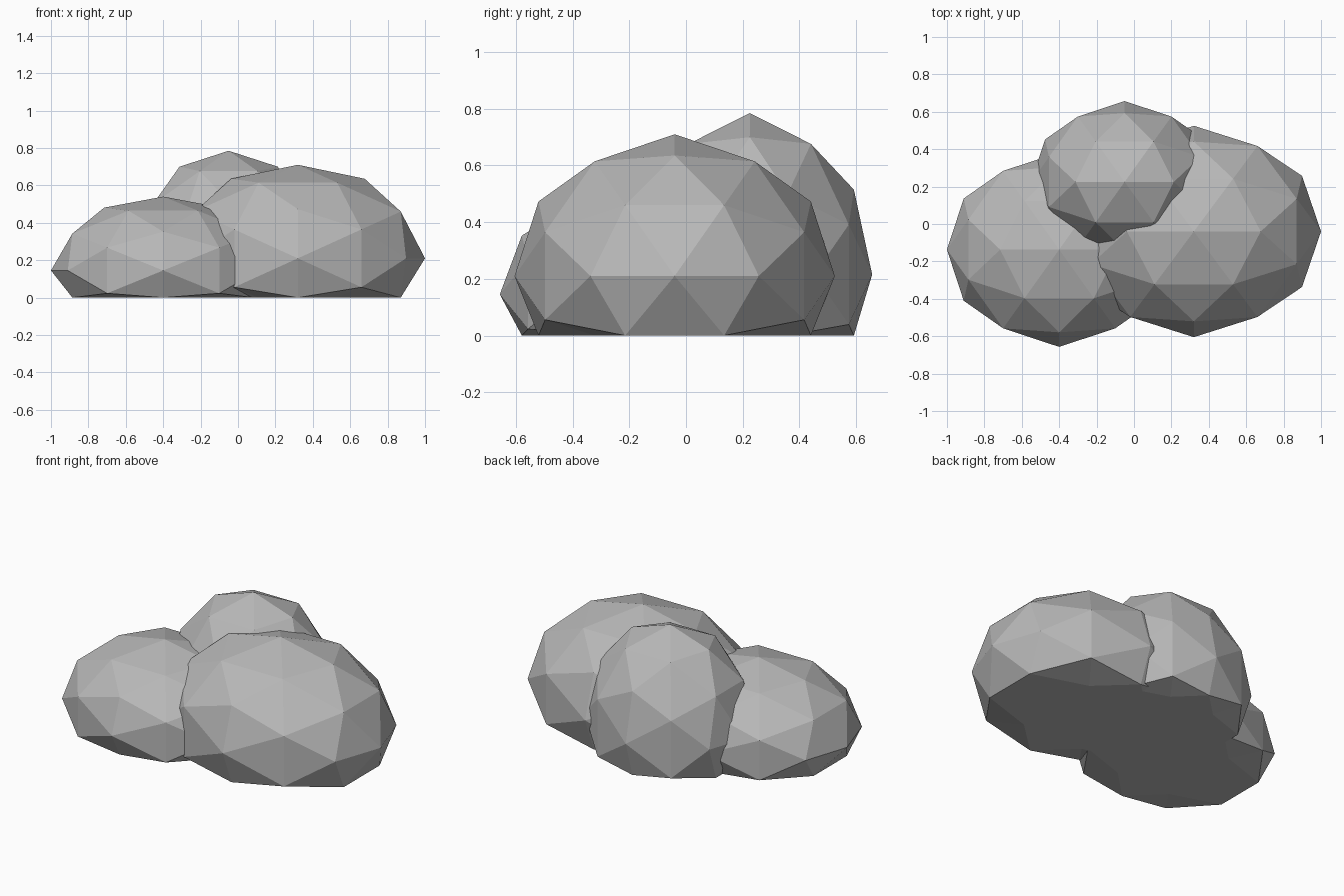
import bpy
import bmesh
import math
from mathutils import Matrix, Vector

cube = bpy.data.objects.get("Cube")
if cube:
    bpy.data.objects.remove(cube, do_unlink=True)

# Plain stone grey
stone = bpy.data.materials.new("stone_grey")
stone.use_nodes = True
grey = (0.48, 0.48, 0.48, 1.0)
stone.diffuse_color = grey
shader = stone.node_tree.nodes["Principled BSDF"]
shader.inputs["Base Color"].default_value = grey
shader.inputs["Roughness"].default_value = 0.9


def boulder(name, centre, radii):
    """Faceted, squashed icosphere with its underside flattened on the ground."""
    bm = bmesh.new()
    bmesh.ops.create_icosphere(bm, subdivisions=2, radius=1.0)
    # Turn the sphere so that an edge, not a corner, lies on top
    tilt = Matrix.Rotation(-math.atan(2) / 2, 4, "Y")
    place = Matrix.Translation(Vector(centre)) @ Matrix.Diagonal((*radii, 1.0))
    bm.transform(place @ tilt)
    for v in bm.verts:
        v.co.z = max(v.co.z, 0.0)
    bmesh.ops.recalc_face_normals(bm, faces=bm.faces)
    mesh = bpy.data.meshes.new(name)
    bm.to_mesh(mesh)
    bm.free()
    mesh.materials.append(stone)
    obj = bpy.data.objects.new(name, mesh)
    bpy.context.collection.objects.link(obj)
    return obj


# Three overlapping boulders
boulder("large_boulder", (0.32, -0.04, 0.21), (0.68, 0.565, 0.50))
boulder("low_boulder", (-0.40, -0.137, 0.145), (0.60, 0.52, 0.395))
boulder("tall_boulder", (-0.05, 0.225, 0.215), (0.50, 0.432, 0.57))
